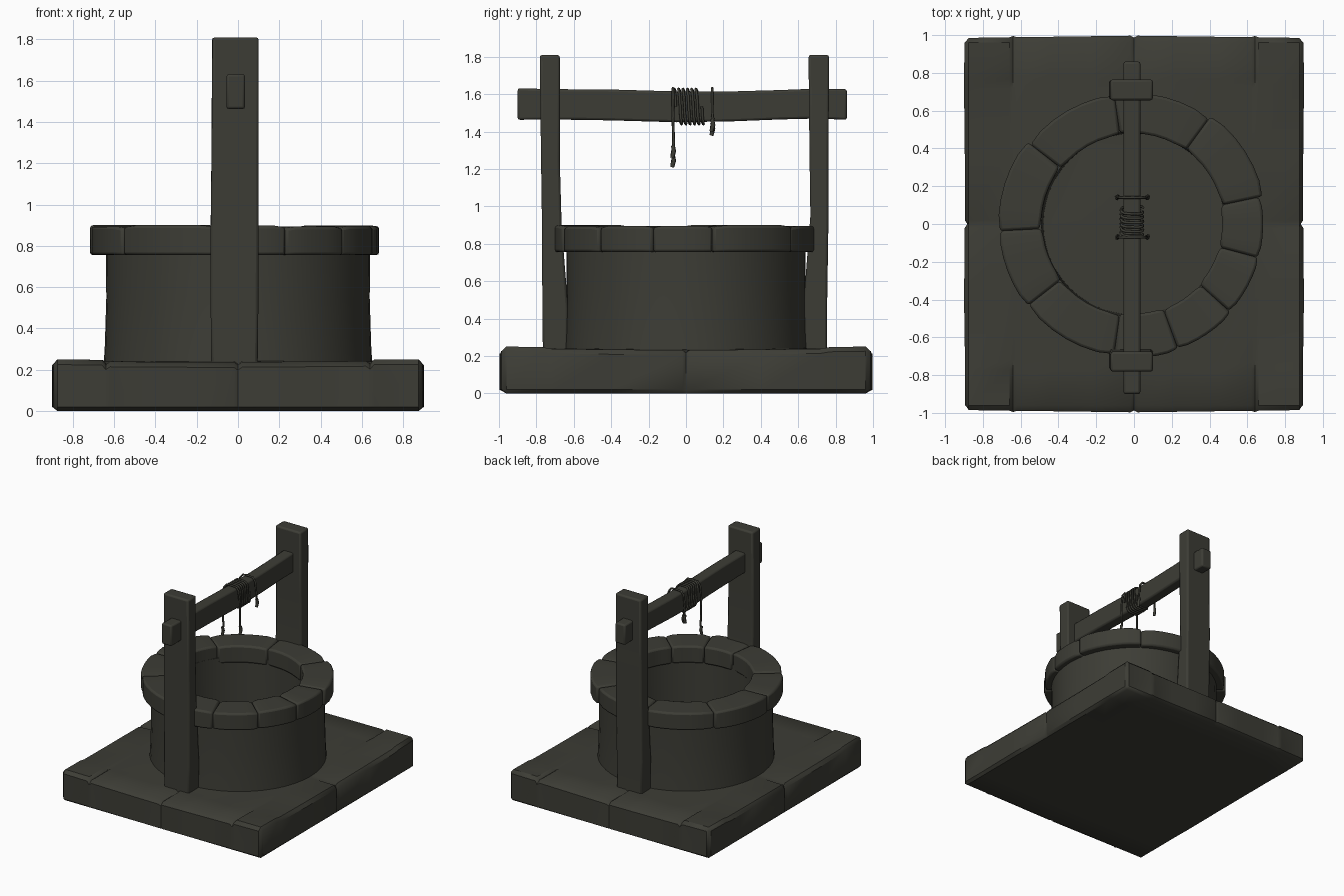
import bpy, bmesh, math, random
from mathutils import Vector

if "Cube" in bpy.data.objects:
    bpy.data.objects.remove(bpy.data.objects["Cube"])

random.seed(4)
mat = bpy.data.materials.new("dark olive grey")
mat.diffuse_color = (0.046, 0.046, 0.036, 1)
mat.use_nodes = True
mat.node_tree.nodes["Principled BSDF"].inputs["Base Color"].default_value = mat.diffuse_color


def finish(name, bm, bevel=0.0, angle=40):
    bmesh.ops.recalc_face_normals(bm, faces=bm.faces)
    me = bpy.data.meshes.new(name)
    bm.to_mesh(me)
    bm.free()
    ob = bpy.data.objects.new(name, me)
    bpy.context.collection.objects.link(ob)
    me.materials.append(mat)
    if bevel:
        m = ob.modifiers.new("bevel", 'BEVEL')
        m.width, m.segments, m.limit_method = bevel, 2, 'ANGLE'
        m.angle_limit = math.radians(40)
    bpy.ops.object.select_all(action='DESELECT')
    ob.select_set(True)
    bpy.context.view_layer.objects.active = ob
    bpy.ops.object.shade_smooth_by_angle(angle=math.radians(angle))
    return ob


def loft(name, rings, bevel, angle=40):
    """Skin a row of equal-length point rings and cap both ends."""
    bm = bmesh.new()
    vs = [[bm.verts.new(p) for p in r] for r in rings]
    n = len(vs[0])
    for a, b in zip(vs, vs[1:]):
        for i in range(n):
            j = (i + 1) % n
            bm.faces.new((a[i], a[j], b[j], b[i]))
    bm.faces.new(vs[0])
    bm.faces.new(vs[-1])
    return finish(name, bm, bevel, angle)


# Stone base: a slab whose border is cracked into blocks
def near(v, seams):
    return any(abs(v - s) < 0.004 for s in seams)


x_seams, y_seams = (-0.64, 0.0, 0.64), (0.0,)
xs = sorted({-0.9, -0.875, -0.45, -0.22, 0.22, 0.45, 0.875, 0.9}
            | {s + d for s in x_seams for d in (-0.02, 0, 0.02)})
ys = sorted({-0.985, -0.96, -0.77, -0.72, -0.4, 0.4, 0.72, 0.77, 0.96, 0.985}
            | {s + d for s in y_seams for d in (-0.02, 0, 0.02)})


def slab_point(x, y, top):
    ex, ey = abs(x) > 0.89, abs(y) > 0.98
    z = 0.0
    if top:
        z = 0.24 + 0.008 * math.sin(3 * x + 2) * math.cos(2 * y)
        if abs(x) > 0.65 and abs(y) > 0.73:
            z += 0.008
    cut = (near(x, x_seams) and abs(y) > 0.75) or (near(y, y_seams) and abs(x) > 0.8)
    if cut and top:
        z -= 0.014
    if ex or ey:
        z += -0.025 if top else 0.02
    px, py = x, y
    if ey:
        py += math.copysign(0.012 * (1 - abs(x) / 0.9) - (0.014 if cut else 0), y)
    if ex:
        px -= math.copysign(0.018 if cut else 0.006 * math.sin(3 * y + 1) ** 2, x)
    if ex and ey:
        px -= math.copysign(0.012, x)
        py -= math.copysign(0.012, y)
    return px, py, z


bm = bmesh.new()
nx, ny = len(xs), len(ys)
layers = [[[bm.verts.new(slab_point(x, y, t)) for y in ys] for x in xs] for t in (False, True)]
for L in layers:
    for i in range(nx - 1):
        for j in range(ny - 1):
            bm.faces.new((L[i][j], L[i + 1][j], L[i + 1][j + 1], L[i][j + 1]))
border = ([(i, 0) for i in range(nx)] + [(nx - 1, j) for j in range(1, ny)]
          + [(i, ny - 1) for i in range(nx - 2, -1, -1)] + [(0, j) for j in range(ny - 2, 0, -1)])
for (a, b), (c, d) in zip(border, border[1:] + border[:1]):
    bm.faces.new((layers[0][a][b], layers[0][c][d], layers[1][c][d], layers[1][a][b]))
finish("stone_base", bm)

# Well wall: hollow drum with an inner floor
profile = [(0.652, 0.2), (0.645, 0.32), (0.638, 0.55), (0.64, 0.8),
           (0.49, 0.8), (0.485, 0.5), (0.48, 0.245)]
bm = bmesh.new()
N = 48
cols = [[bm.verts.new((r * math.cos(t), r * math.sin(t), z)) for r, z in profile]
        for t in (2 * math.pi * k / N for k in range(N))]
for k in range(N):
    a, b = cols[k], cols[(k + 1) % N]
    for i in range(len(profile) - 1):
        bm.faces.new((a[i], b[i], b[i + 1], a[i + 1]))
bm.faces.new([c[-1] for c in cols])
finish("well_wall", bm)

# Rim: a ring of worn curved stones
seams = [-42, -15, 12, 54, 98, 142, 183, 218, 262, 290, 318]
for k, (a, b) in enumerate(zip(seams, seams[1:])):
    out = 0.70 + random.uniform(-0.012, 0.012)
    inn = 0.48 + random.uniform(-0.006, 0.006)
    top = 0.898 + random.uniform(-0.006, 0.004)
    rings = []
    steps = 6
    for s in range(steps + 1):
        t = math.radians(a + (b - a) * s / steps)
        w = 0.008 if s in (0, steps) else 0.0
        c, sn = math.cos(t), math.sin(t)
        rings.append([(r * c - 0.008, r * sn, z) for r, z in
                      ((inn + w, 0.755), (out - w, 0.755), (out - w, top - w), (inn + w, top - w))])
    loft(f"rim_stone_{k + 1}", rings, 0.014)


# Posts: (outer y, inner y, z) sections, slightly bent
def post(name, side, sections):
    rings = [[(x0, side * yo, z), (x1, side * yo, z), (x1, side * yi, z), (x0, side * yi, z)]
             for x0, x1, yo, yi, z in sections]
    loft(name, rings, 0.013)


post("front_post", -1, [(-0.13, 0.095, 0.765, 0.63, 0.2), (-0.132, 0.098, 0.768, 0.63, 0.45),
                        (-0.132, 0.1, 0.77, 0.665, 0.9), (-0.128, 0.1, 0.775, 0.675, 1.25),
                        (-0.124, 0.1, 0.782, 0.675, 1.81)])
post("back_post", 1, [(-0.13, 0.095, 0.755, 0.63, 0.2), (-0.132, 0.098, 0.755, 0.63, 0.5),
                      (-0.132, 0.1, 0.762, 0.665, 0.95), (-0.128, 0.1, 0.762, 0.66, 1.3),
                      (-0.126, 0.1, 0.765, 0.655, 1.81)])

# Crossbeam: sags a little in the middle
beam = [(-0.9, 1.463, 1.632), (-0.72, 1.465, 1.627), (-0.4, 1.46, 1.625), (-0.05, 1.45, 1.615),
        (0.25, 1.455, 1.615), (0.5, 1.465, 1.622), (0.7, 1.47, 1.63), (0.86, 1.463, 1.627)]
loft("crossbeam", [[(-0.056, y, z0), (0.034, y, z0), (0.034, y, z1), (-0.056, y, z1)]
                   for y, z0, z1 in beam], 0.012)


# Rope: swept tubes
def rope(name, pts, radius=0.0075):
    cu = bpy.data.curves.new(name, 'CURVE')
    cu.dimensions = '3D'
    cu.bevel_depth, cu.bevel_resolution, cu.use_fill_caps = radius, 1, True
    sp = cu.splines.new('POLY')
    sp.points.add(len(pts) - 1)
    for p, q in zip(sp.points, pts):
        p.co = (*q, 1)
    sp.use_smooth = True
    cu.materials.append(mat)
    ob = bpy.data.objects.new(name, cu)
    bpy.context.collection.objects.link(ob)
    bpy.ops.object.select_all(action='DESELECT')
    ob.select_set(True)
    bpy.context.view_layer.objects.active = ob
    bpy.ops.object.convert(target='MESH')


def wrap(t, y):
    c, s = math.cos(t), math.sin(t)
    sq = lambda v, h: math.copysign(abs(v) ** 0.45, v) * h
    return -0.011 + sq(c, 0.058), y + 0.014 * s * -1, 1.534 + sq(s, 0.094)


turns, per = 6, 24
rope("rope_coil", [wrap(2 * math.pi * i / per, -0.055 + 0.14 * i / (turns * per))
                   for i in range(turns * per + 1)])


# Hanging strands draped over the beam, with a knot at each end
def drape(name, y, left_z, right_z):
    rope(name, [(-0.09, y - 0.006, left_z), (-0.085, y + 0.004, left_z + 0.06), (-0.088, y, 1.5),
                (-0.078, y, 1.6), (-0.055, y, 1.628), (-0.01, y, 1.632), (0.035, y, 1.628),
                (0.056, y, 1.6), (0.068, y, 1.5), (0.065, y + 0.004, right_z + 0.06),
                (0.07, y - 0.006, right_z)])
    for n, x, z in (("left", -0.09, left_z), ("right", 0.07, right_z)):
        rope(f"{name}_{n}_end", [(x, y - 0.004, z - 0.01), (x + 0.004, y + 0.006, z + 0.025),
                                 (x - 0.002, y, z + 0.055)], 0.011)


drape("long_rope", -0.07, 1.22, 1.27)
drape("short_rope", 0.14, 1.39, 1.41)
